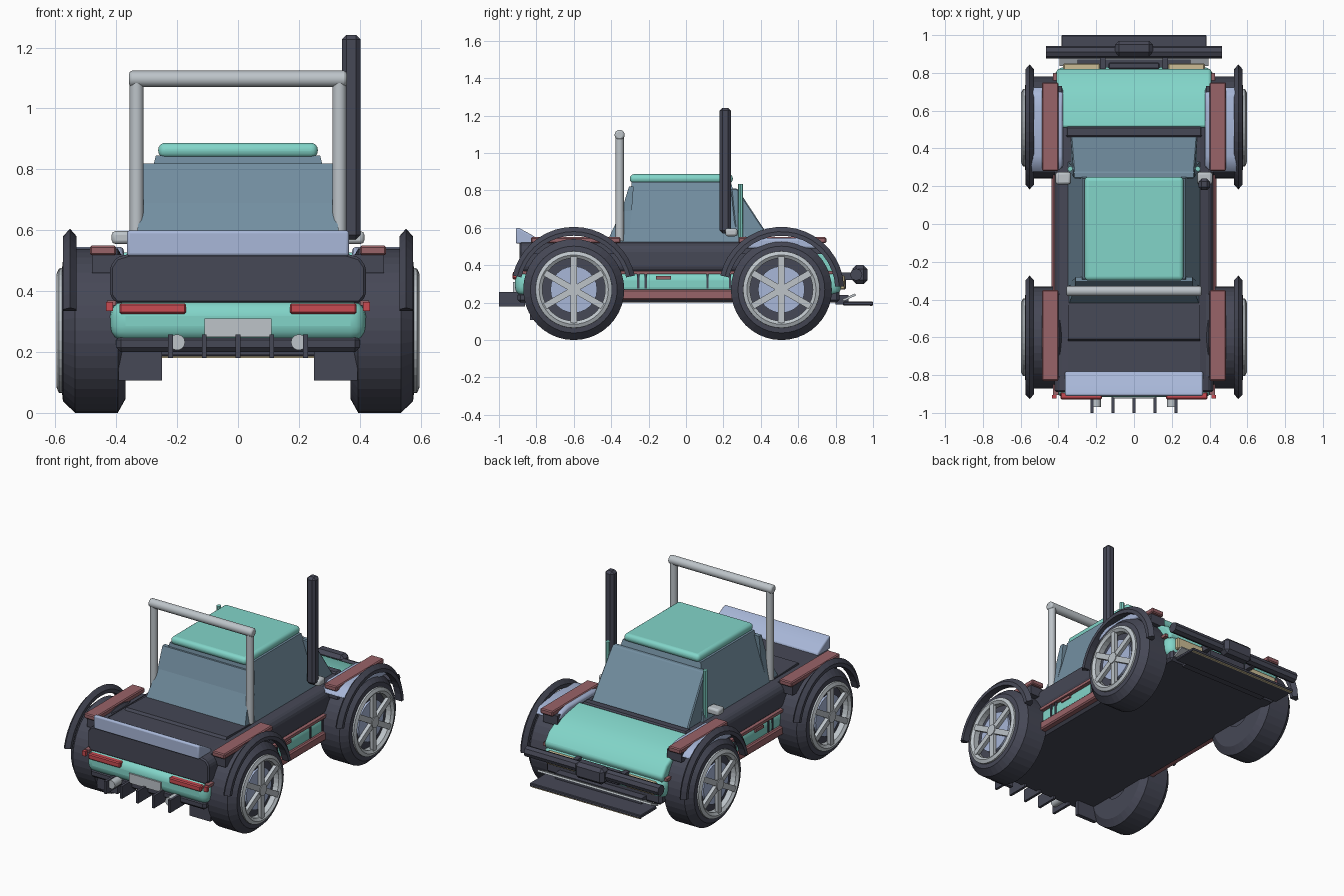
import bpy, bmesh, math
from mathutils import Matrix, Vector

if "Cube" in bpy.data.objects:
    bpy.data.objects.remove(bpy.data.objects["Cube"])


def paint(name, r, g, b):
    m = bpy.data.materials.new(name)
    m.diffuse_color = [((c / 255 + 0.055) / 1.055) ** 2.4 for c in (r, g, b)] + [1]
    m.use_nodes = True
    m.node_tree.nodes["Principled BSDF"].inputs["Base Color"].default_value = m.diffuse_color
    return m


DARK = paint("charcoal", 70, 72, 86)
MINT = paint("mint", 130, 213, 201)
GLASS = paint("tinted glass", 115, 143, 161)
BLUE = paint("pale blue", 168, 183, 216)
SILVER = paint("silver", 189, 196, 201)
MAUVE = paint("dusty red", 153, 99, 104)
RED = paint("lamp red", 200, 75, 82)
BEIGE = paint("lamp cream", 205, 190, 150)


def finish(name, bm, mat, bevel=0, segs=1, smooth=False):
    bmesh.ops.recalc_face_normals(bm, faces=bm.faces)
    me = bpy.data.meshes.new(name)
    bm.to_mesh(me)
    bm.free()
    ob = bpy.data.objects.new(name, me)
    bpy.context.collection.objects.link(ob)
    me.materials.append(mat)
    if bevel:
        b = ob.modifiers.new("bevel", 'BEVEL')
        b.width, b.segments = bevel, segs
    if smooth:
        bpy.context.view_layer.objects.active = ob
        ob.select_set(True)
        bpy.ops.object.shade_smooth_by_angle(angle=math.radians(35))
        ob.select_set(False)
    return ob


def box(name, mat, x, y, z, bevel=0, segs=1, rot=None):
    """Box from (min, max) pairs; rot = (degrees about x) around its centre."""
    bm = bmesh.new()
    bmesh.ops.create_cube(bm, size=1)
    c = Vector([(a + b) / 2 for a, b in (x, y, z)])
    size = [abs(b - a) for a, b in (x, y, z)]
    m = Matrix.Translation(c)
    if rot:
        m = m @ Matrix.Rotation(math.radians(rot), 4, 'X')
    bm.transform(m @ Matrix.Diagonal((*size, 1)))
    return finish(name, bm, mat, bevel, segs, segs > 1)


def loft(name, mat, rings, bevel=0, segs=1, closed=False, smooth=False):
    """Skin a list of equal-length rings; caps on both ends unless closed."""
    bm = bmesh.new()
    rs = [[bm.verts.new(p) for p in r] for r in rings]
    n = len(rs[0])
    for a, b in zip(rs, rs[1:] + (rs[:1] if closed else [])):
        for i in range(n):
            j = (i + 1) % n
            bm.faces.new((a[i], a[j], b[j], b[i]))
    if not closed:
        bm.faces.new(rs[0])
        bm.faces.new(rs[-1])
    return finish(name, bm, mat, bevel, segs, smooth)


def side_prism(name, mat, prof, x0, x1, bevel=0, segs=1):
    return loft(name, mat, [[(x, y, z) for y, z in prof] for x in (x0, x1)],
                bevel, segs, smooth=segs > 1)


def rod(name, mat, a, b, r, sides=16, bevel=0):
    a, b = Vector(a), Vector(b)
    d = b - a
    bm = bmesh.new()
    bmesh.ops.create_cone(bm, cap_ends=True, segments=sides, radius1=r, radius2=r, depth=d.length)
    bm.transform(Matrix.Translation((a + b) / 2) @ d.to_track_quat('Z', 'Y').to_matrix().to_4x4())
    return finish(name, bm, mat, bevel, 2 if bevel else 1, sides > 8)


def sweep(name, mat, prof, s, cy, cz, a0=0, a1=360, n=40, smooth=False):
    """Turn an (x, radius) section about a wheel axle."""
    full = a1 - a0 == 360
    rings = []
    for i in range(n if full else n + 1):
        t = math.radians(a0 + (a1 - a0) * i / n)
        rings.append([(s * x, cy + r * math.cos(t), cz + r * math.sin(t)) for x, r in prof])
    return loft(name, mat, rings, closed=full, smooth=smooth)


# Main body: dark upper shell, mint lower band, flat underside
half = [(.40, .36), (.42, .385), (.42, .48), (.40, .51), (.35, .525)]
section = half + [(-x, z) for x, z in reversed(half)]
loft("upper_body", DARK, [[(x, y, z) for x, z in section] for y in (-.89, .52)], .008)
box("lower_body", MINT, (-.42, .42), (-.915, .83), (.235, .368), .05, 4)
box("underbody", DARK, (-.40, .40), (-.87, .82), (.20, .30), .015)
box("rear_valance", DARK, (-.40, .40), (-.90, -.8), (.20, .255), .015)
side_prism("bed_floor", DARK, [(-.63, .51), (-.61, .54), (-.36, .53), (-.36, .51)], -.35, .35)
side_prism("nose", DARK, [(.50, .30), (.50, .51), (.70, .47), (.81, .39), (.81, .30)], -.40, .40)
side_prism("hood", MINT, [(.51, .47), (.51, .53), (.66, .505), (.78, .44), (.825, .38), (.81, .34)],
           -.41, .41, .015, 3)
box("cowl", DARK, (-.36, .36), (.46, .515), (.50, .535), .008)

# Cabin, thick front and rear screens, roof
loft("cabin_glass", GLASS, [
    [(-.35, -.33, .52), (.35, -.33, .52), (.35, .33, .52), (-.35, .33, .52)],
    [(-.27, -.29, .845), (.27, -.29, .845), (.27, .24, .845), (-.27, .24, .845)]])
loft("windshield", GLASS, [
    [(-.335, .27, .52), (.335, .27, .52), (.335, .465, .52), (-.335, .465, .52)],
    [(-.32, .24, .81), (.32, .24, .81), (.32, .275, .81), (-.32, .275, .81)]], .006)
loft("rear_screen", GLASS, [
    [(-.345, -.425, .52), (.345, -.425, .52), (.345, -.31, .52), (-.345, -.31, .52)],
    [(-.315, -.345, .69), (.315, -.345, .69), (.315, -.29, .69), (-.315, -.29, .69)],
    [(-.31, -.305, .82), (.31, -.305, .82), (.31, -.28, .82), (-.31, -.28, .82)]])
box("roof", MINT, (-.262, .262), (-.30, .25), (.838, .887), .022, 4)

# Roll bar, snorkel and rear wing
rod("roll_bar_top", SILVER, (-.358, -.355, 1.097), (.358, -.355, 1.097), .027, 16, .01)
box("snorkel", DARK, (.342, .402), (.18, .24), (.57, 1.242), .015)
side_prism("rear_wing", BLUE, [(-.91, .515), (-.91, .60), (-.89, .598), (-.83, .565), (-.78, .535), (-.78, .515)],
           -.365, .365, .015, 3)

# Front bumper, winch, skid plate
rod("front_bumper", DARK, (-.465, .91, .35), (.465, .91, .35), .033, 8)
box("winch", DARK, (-.10, .10), (.89, .97), (.30, .40), .02)
box("skid_plate", DARK, (-.385, .385), (.84, 1.0), (.185, .205), .004)
box("skid_plate_strip", BEIGE, (-.38, .38), (.985, .998), (.181, .186))
box("skid_guard", SILVER, (-.395, .395), (.835, .91), (.222, .234), rot=25)
box("skid_bracket", DARK, (-.30, .30), (.80, .87), (.19, .24))
box("grille", DARK, (-.135, .135), (.82, .855), (.27, .35), .006)

# Rear plate and diffuser fins
box("rear_plate", SILVER, (-.11, .11), (-.924, -.90), (.25, .31))
for i in range(-2, 3):
    box("diffuser_fin", DARK, (i * .111 - .008, i * .111 + .008), (-1.0, -.86), (.18, .258))

# Parts repeated on left and right
for s in (-1, 1):
    def pair(a, b):
        return (min(s * a, s * b), max(s * a, s * b))

    rod("roll_bar_post", SILVER, (s * .333, -.355, .53), (s * .333, -.355, 1.09), .023)
    rod("screen_post", MINT, (s * .338, .292, .54), (s * .338, .292, .835), .014, 8)
    box("mirror", SILVER, pair(.335, .415), (.21, .275), (.555, .597), .012, 2)
    box("tail_lamp", RED, pair(.17, .39), (-.928, -.89), (.325, .36), .006)
    box("marker_lamp", RED, pair(.41, .433), (-.925, -.905), (.335, .365))
    box("head_lamp", BEIGE, pair(.18, .375), (.815, .85), (.27, .345), .006)
    box("bumper_bracket", DARK, pair(.15, .18), (.81, .91), (.32, .36))
    rod("exhaust", SILVER, (s * .20, -.97, .232), (s * .20, -.85, .232), .026)
    box("mud_flap", DARK, pair(.25, .393), (-.835, -.81), (.107, .26))
    box("sill", MAUVE, pair(.36, .437), (-.40, .30), (.215, .27), .008)
    box("side_stripe", MAUVE, pair(.40, .43), (-.905, .80), (.352, .37))
    box("door_handle", MAUVE, pair(.41, .428), (-.16, -.08), (.325, .342))
    for y in (-.255, -.215, .115, .235):
        box("door_gap", DARK, pair(.41, .425), (y - .006, y + .006), (.275, .352))
    # Fender tops and their grip strips
    side_prism("front_fender", BLUE, [(.27, .49), (.31, .53), (.36, .545), (.62, .545), (.69, .53), (.73, .49)],
               s * .375, s * .55, .012, 2)
    for y0, y1 in ((-.83, -.35), (.28, .75)):
        box("fender_strip", MAUVE, pair(.40, .487), (y0, y1), (.518, .55), .006)
        box("fender_base", DARK, pair(.38, .48), (y0 + .02, y1 - .02), (.46, .52))

    # Wheels, spoked rims and flares
    for cy, a0, a1 in ((-.60, 13, 167), (.51, 3, 167)):
        cz = .27
        sweep("tyre", DARK, [(.37, .10), (.37, .225), (.395, .27), (.535, .27), (.575, .232),
                             (.578, .205), (.55, .195), (.55, .10)], s, cy, cz)
        rod("wheel_core", DARK, (s * .375, cy, cz), (s * .553, cy, cz), .15, 24)
        rod("brake_disc", BLUE, (s * .54, cy, cz), (s * .566, cy, cz), .125, 24)
        sweep("rim", SILVER, [(.55, .168), (.55, .207), (.588, .205), (.597, .185), (.585, .168)], s, cy, cz)
        rod("hub", SILVER, (s * .55, cy, cz), (s * .597, cy, cz), .035, 12)
        for k in range(3):
            bm = bmesh.new()
            bmesh.ops.create_cube(bm, size=1)
            bm.transform(Matrix.Translation((s * .581, cy, cz))
                         @ Matrix.Rotation(math.radians(60 * k), 4, 'X')
                         @ Matrix.Diagonal((.022, .034, .36, 1)))
            finish("spokes", bm, SILVER)
        sweep("wheel_flare", DARK, [(.53, .288), (.53, .31), (.552, .335), (.575, .31), (.575, .288)],
              s, cy, cz, a0, a1, 18)
